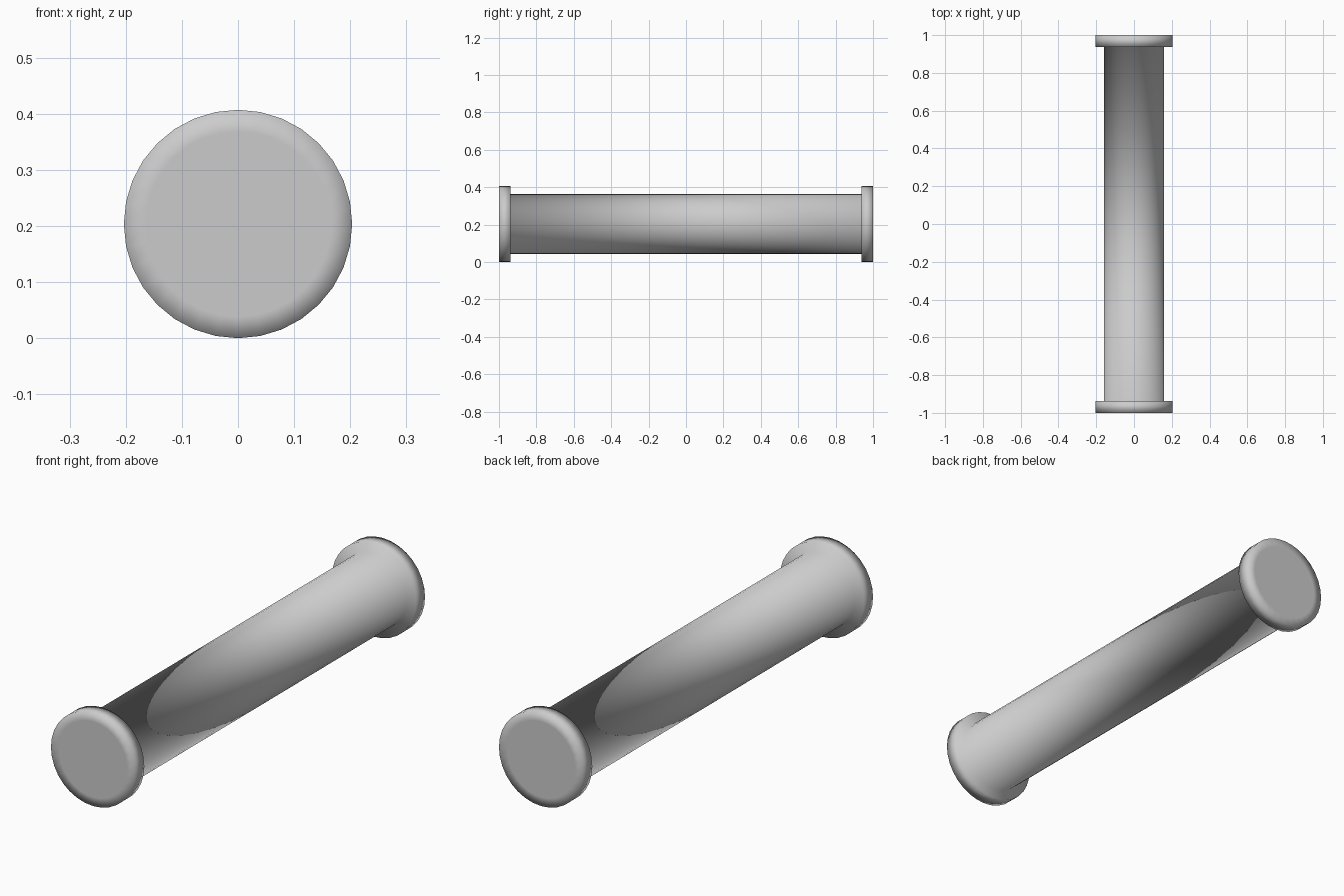
import bpy, bmesh, math

if "Cube" in bpy.data.objects:
    bpy.data.objects.remove(bpy.data.objects["Cube"])

SIDES = 32
R_FLANGE, R_SHAFT, R_INSET = 0.2035, 0.16, 0.165
FLANGE_T = 0.063

# half profile (radius, y) from front cap to shaft, mirrored for the back
half = [(R_INSET, -1.0), (R_FLANGE, -1.0),
        (R_FLANGE, -1.0 + FLANGE_T), (R_SHAFT, -1.0 + FLANGE_T)]
profile = half + [(r, -y) for r, y in reversed(half)]

bm = bmesh.new()


def ring(radius, y):
    angles = [2 * math.pi * i / SIDES for i in range(SIDES)]
    return [bm.verts.new((radius * math.cos(a), y, R_FLANGE + radius * math.sin(a)))
            for a in angles]


# flanged shaft walls
rings = [ring(r, y) for r, y in profile]
for a, b in zip(rings, rings[1:]):
    for i in range(SIDES):
        j = (i + 1) % SIDES
        bm.faces.new((a[i], a[j], b[j], b[i]))

# flat end discs
bm.faces.new(rings[0])
bm.faces.new(rings[-1])
bmesh.ops.recalc_face_normals(bm, faces=bm.faces)

# soft shading across the whole surface, including the flange corners
for f in bm.faces:
    f.smooth = True

mesh = bpy.data.meshes.new("flanged_roller")
bm.to_mesh(mesh)
bm.free()
obj = bpy.data.objects.new("flanged_roller", mesh)
bpy.context.collection.objects.link(obj)
